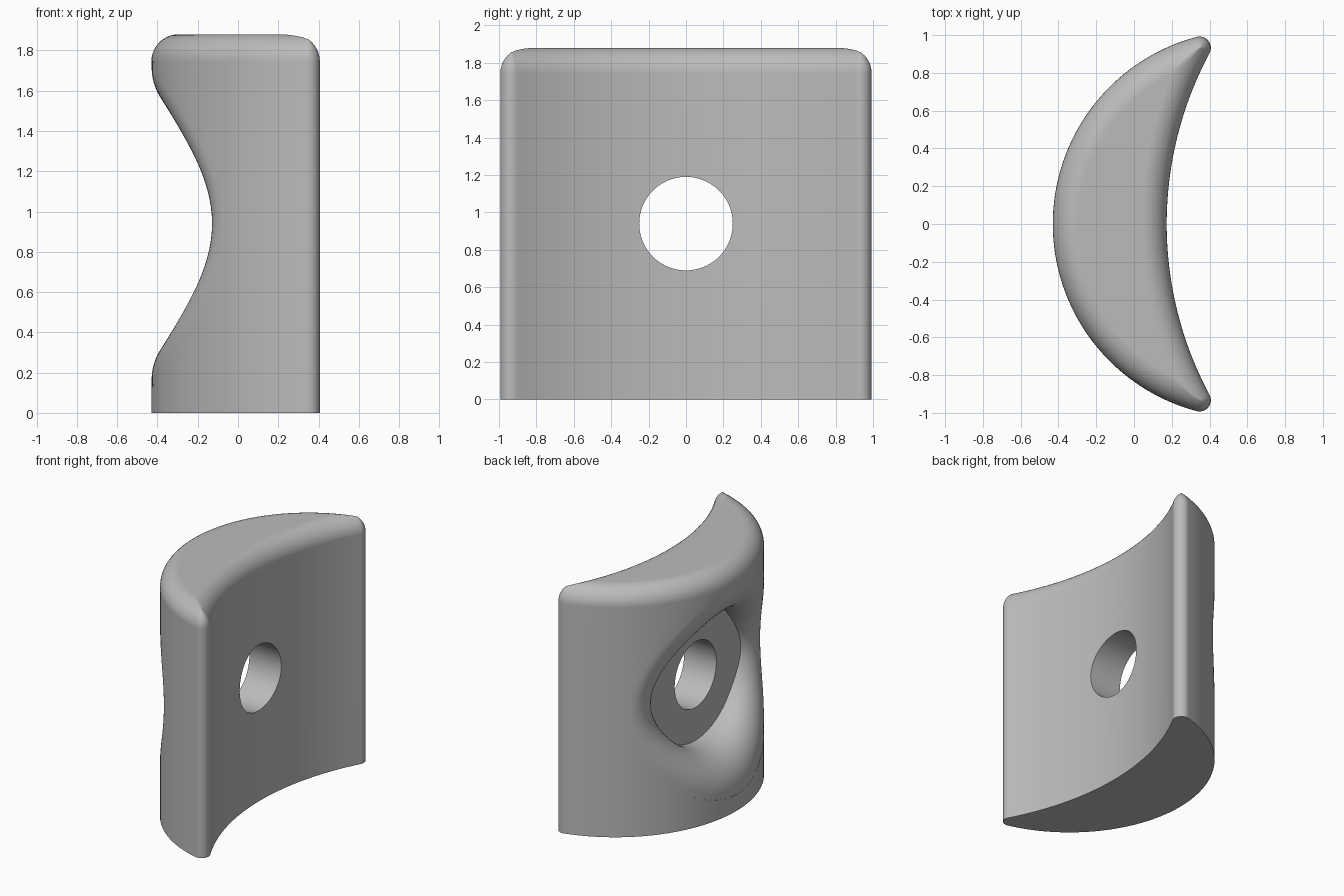
import bpy, bmesh
from math import sin, cos, pi, sqrt, atan2, radians
from mathutils import Vector

if "Cube" in bpy.data.objects:
    bpy.data.objects.remove(bpy.data.objects["Cube"])

# Crescent plan: outer arc, inner arc, rounded tips
OUT_X, OUT_R = 0.595, 1.025
IN_X, IN_R = 2.09, 1.917
TIP = 0.06
HEIGHT, ROUND = 1.88, 0.135
# Recess and bore, both along x
MID_Z, BORE_R, RECESS_R, LIP, FLOOR_X = 0.94, 0.25, 0.5, 0.275, -0.08

grey = bpy.data.materials.new("plain_grey")
grey.use_nodes = True
colour = (0.5, 0.5, 0.5, 1)
grey.diffuse_color = colour
grey.node_tree.nodes["Principled BSDF"].inputs["Base Color"].default_value = colour


def make_object(name, bm):
    bmesh.ops.remove_doubles(bm, verts=bm.verts, dist=1e-5)
    bmesh.ops.recalc_face_normals(bm, faces=bm.faces)
    mesh = bpy.data.meshes.new(name)
    bm.to_mesh(mesh)
    bm.free()
    mesh.materials.append(grey)
    obj = bpy.data.objects.new(name, mesh)
    bpy.context.collection.objects.link(obj)
    return obj


def loft(rings):
    """Closed skin through equal-length rings, capped at both ends."""
    bm = bmesh.new()
    rows = [[bm.verts.new(p) for p in ring] for ring in rings]
    n = len(rows[0])
    for a, b in zip(rows, rows[1:]):
        for i in range(n):
            j = (i + 1) % n
            bm.faces.new((a[i], a[j], b[j], b[i]))
    bm.faces.new(rows[0])
    bm.faces.new(rows[-1])
    return bm


def arc(cx, cy, r, a0, a1, n):
    return [(cx + r * cos(a0 + (a1 - a0) * i / n),
             cy + r * sin(a0 + (a1 - a0) * i / n)) for i in range(n + 1)]


def crescent(d, z):
    """Plan outline moved inward by d."""
    s = max(d, TIP)
    ro, ri = OUT_R - s, IN_R + s
    x = (ro**2 - ri**2 + IN_X**2 - OUT_X**2) / (2 * (IN_X - OUT_X))
    y = sqrt(ro**2 - (x - OUT_X)**2)
    a_out = atan2(y, x - OUT_X)
    a_in = atan2(y, x - IN_X)
    tip = arc(x, y, s - d, a_out, a_in - pi, 12)
    outer = arc(OUT_X, 0, OUT_R - d, 2 * pi - a_out, a_out, 96)
    inner = arc(IN_X, 0, IN_R + d, a_in, 2 * pi - a_in, 48)
    low_tip = [(px, -py) for px, py in reversed(tip)]
    outline = outer[:-1] + tip + inner[1:-1] + low_tip[:-1]
    return [(px, py, z) for px, py in outline]


# Main body with rounded top edge
rings = [crescent(0, 0)]
STEPS = 10
for k in range(STEPS + 1):
    a = pi / 2 * k / STEPS
    rings.append(crescent(ROUND * (1 - cos(a)), HEIGHT - ROUND * (1 - sin(a))))
body = make_object("curved_block", loft(rings))


def lip_section(theta):
    """Recess section (x, radius): wall, rounded lip, then clear of the body."""
    c = cos(theta)
    r2 = RECESS_R + LIP
    root = sqrt(OUT_R**2 - (r2 * c)**2)
    x2 = OUT_X - root + 0.001
    slope = r2 * c * c / root
    norm = sqrt(1 + slope**2)
    corner = Vector((x2 - slope * LIP, RECESS_R))
    start = corner + Vector((LIP * norm, 0))
    end = Vector((x2, r2))
    w = sqrt((1 - slope / norm) / 2)
    pts = [Vector((0.6, RECESS_R))]
    for k in range(17):
        t = k / 16
        b0, b1, b2 = (1 - t)**2, 2 * t * (1 - t) * w, t * t
        pts.append((start * b0 + corner * b1 + end * b2) / (b0 + b1 + b2))
    pts.append(end + Vector((slope, 1)) * 0.04)
    pts.append(Vector((-0.9, r2 + 0.04)))
    return pts


# Recess cutter, cut flat at its floor
SIDES = 96
angles = [2 * pi * i / SIDES for i in range(SIDES)]
sections = [lip_section(a) for a in angles]
rings = [[(s[k].x, s[k].y * cos(a), MID_Z + s[k].y * sin(a))
          for s, a in zip(sections, angles)] for k in range(len(sections[0]))]
bm = loft(rings)
cut = bmesh.ops.bisect_plane(bm, geom=bm.verts[:] + bm.edges[:] + bm.faces[:],
                             plane_co=(FLOOR_X, 0, 0), plane_no=(1, 0, 0),
                             clear_outer=True)
bmesh.ops.holes_fill(bm, edges=[e for e in bm.edges if e.is_boundary], sides=0)
recess = make_object("recess_cutter", bm)

# Bore cutter
bore = make_object("bore_cutter", loft(
    [[(x, BORE_R * cos(a), MID_Z + BORE_R * sin(a)) for a in angles]
     for x in (-1, 1)]))

# Cut, then smooth
bpy.context.view_layer.objects.active = body
for cutter in (recess, bore):
    cutter.hide_render = True
    mod = body.modifiers.new("cut", "BOOLEAN")
    mod.operation, mod.solver, mod.object = "DIFFERENCE", "EXACT", cutter
    bpy.ops.object.modifier_apply(modifier=mod.name)
    bpy.data.objects.remove(cutter)

bpy.ops.object.select_all(action="DESELECT")
body.select_set(True)
bpy.ops.object.shade_smooth_by_angle(angle=radians(30))
weighted = body.modifiers.new("even_shading", "WEIGHTED_NORMAL")
weighted.keep_sharp = True
